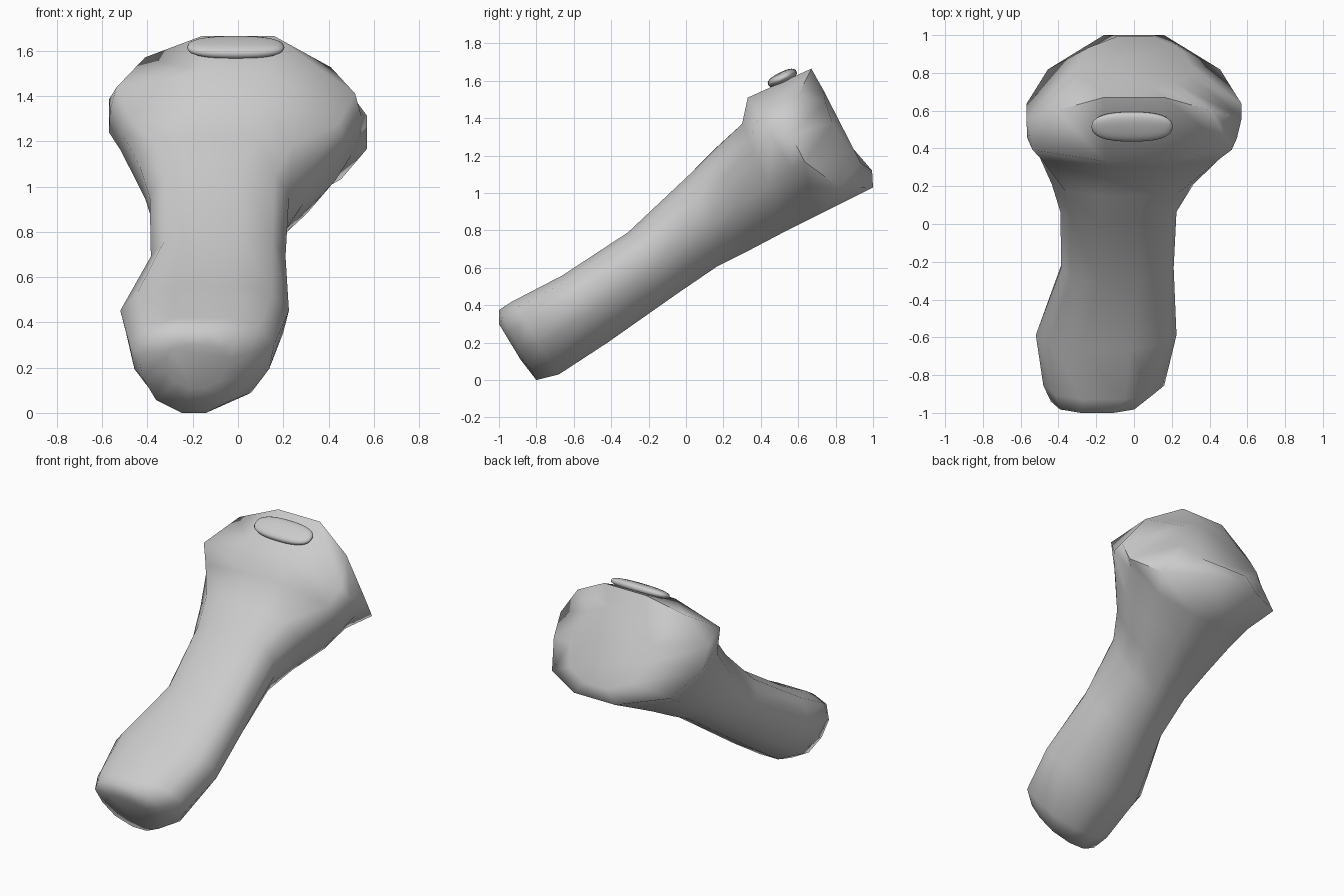
import bpy, bmesh, math
from mathutils import Vector

if "Cube" in bpy.data.objects:
    bpy.data.objects.remove(bpy.data.objects["Cube"])

# Half cross-sections: (fraction of half width, fraction from bottom to top)
HANDLE = [(.22, 0), (.68, .15), (.93, .42), (1, .7), (.8, .91), (.35, 1)]
SHOULDER = [(.22, 0), (.66, .14), (.92, .4), (1, .68), (.95, .84), (.25, 1)]
RIM = [(.28, 0), (.8, .13), (1, .42), (1, .65), (.72, .88), (.28, 1)]

# Stations: profile, bottom (y, z), top (y, z), left x, right x, side sweep-back, left side lift
STATIONS = [
    (HANDLE, (-.885, .11), (-1.0, .30), -.32, -.04, 0, 0),
    (HANDLE, (-.80, .00), (-1.0, .375), -.44, .05, 0, 0),
    (HANDLE, (-.68, .03), (-.93, .42), -.48, .16, 0, 0),
    (HANDLE, (-.42, .20), (-.66, .56), -.52, .225, 0, 0),
    (HANDLE, (-.05, .46), (-.31, .79), -.385, .21, 0, 0),
    (HANDLE, (.17, .61), (.02, 1.10), -.39, .225, 0, 0),
    (HANDLE, (.35, .70), (.15, 1.23), -.435, .315, 0, .03),
    (SHOULDER, (.54, .80), (.30, 1.37), -.51, .47, 0, .06),
    (SHOULDER, (.72, .89), (.33, 1.51), -.565, .545, 0, .04),
    (RIM, (1.0, 1.03), (.67, 1.665), -.57, .57, .26, .10),
    (RIM, (.995, 1.12), (.735, 1.55), -.30, .30, .05, .03),
]


def ring(bm, profile, bottom, top, xl, xr, sweep, lift):
    pts = profile + [(-u, v) for u, v in reversed(profile)]
    cx, half = (xl + xr) / 2, (xr - xl) / 2
    b, t = Vector((0, *bottom)), Vector((0, *top))
    axis = Vector((0, .87, .5))
    verts = []
    for u, v in pts:
        back = sweep * max(0, (abs(u) - .28) / .72) ** 1.5
        co = b.lerp(t, v) + Vector((cx + u * half, 0, 0)) - axis * back
        co.z += lift * max(0, -u - .28)
        verts.append(bm.verts.new(co))
    return verts


def loft(name, stations, angle):
    bm = bmesh.new()
    rings = [ring(bm, *s) for s in stations]
    for a, b in zip(rings, rings[1:]):
        n = len(a)
        for i in range(n):
            j = (i + 1) % n
            bm.faces.new((a[i], a[j], b[j], b[i]))
    bm.faces.new(rings[0])
    bm.faces.new(rings[-1])
    bmesh.ops.recalc_face_normals(bm, faces=bm.faces)
    return finish(name, bm, angle)


def finish(name, bm, angle):
    me = bpy.data.meshes.new(name)
    bm.to_mesh(me)
    bm.free()
    ob = bpy.data.objects.new(name, me)
    bpy.context.collection.objects.link(ob)
    bpy.ops.object.select_all(action='DESELECT')
    ob.select_set(True)
    bpy.context.view_layer.objects.active = ob
    bpy.ops.object.shade_smooth_by_angle(angle=math.radians(angle))
    return ob


# Handle and flared head in one skin
loft("handle_and_head", STATIONS, 75)

# Pill-shaped button on top of the head
bm = bmesh.new()
bmesh.ops.create_uvsphere(bm, u_segments=32, v_segments=12, radius=1)
soft = lambda c, p: math.copysign(abs(c) ** p, c)
for v in bm.verts:
    x, y, z = v.co
    v.co = (soft(x, .8) * .215, soft(y, .8) * .084, soft(z, .8) * .032)
button = finish("button", bm, 60)
button.location = (-.01, .515, 1.615)
button.rotation_euler.x = math.radians(26)
